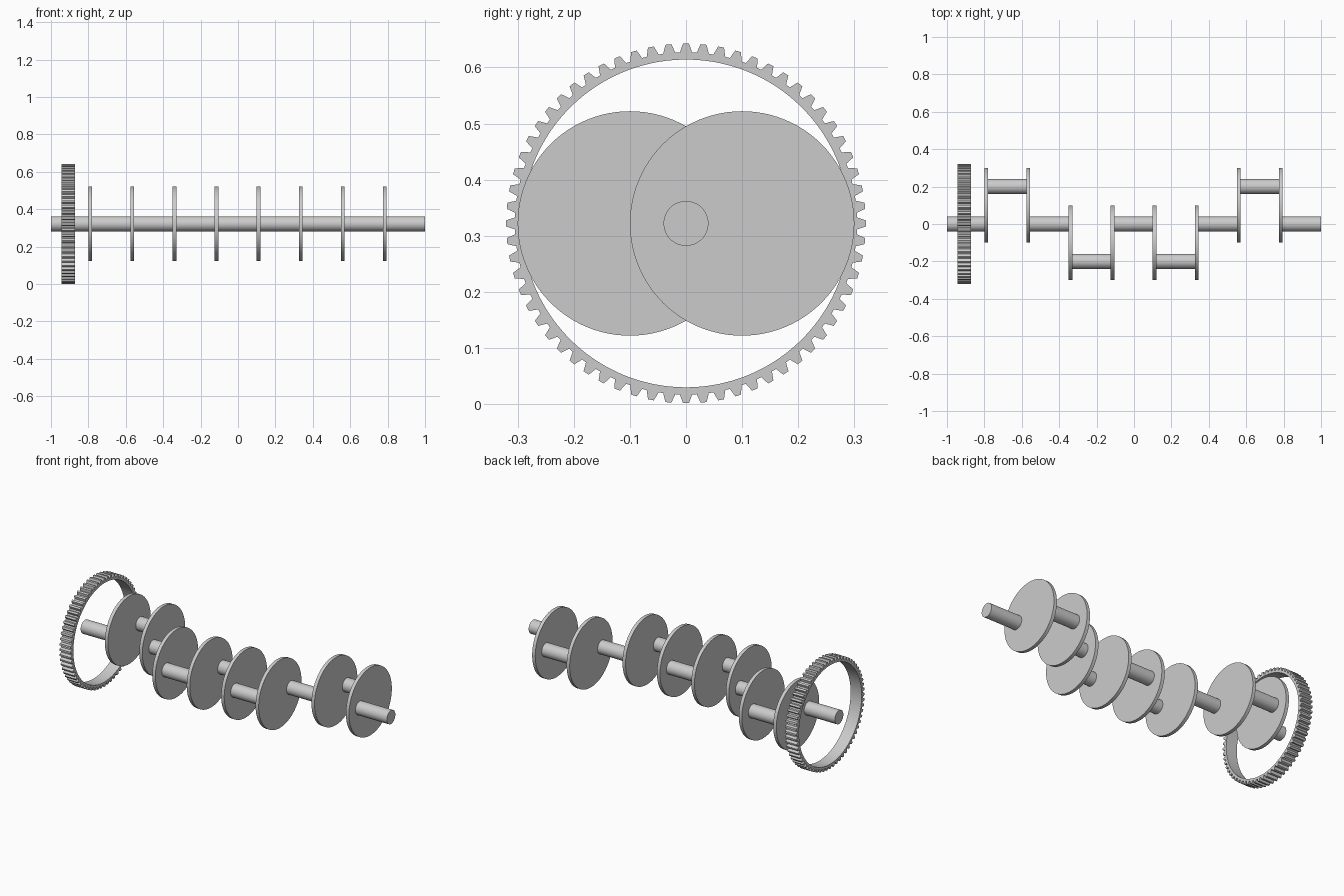
import bpy, bmesh, math

if "Cube" in bpy.data.objects:
    bpy.data.objects.remove(bpy.data.objects["Cube"])

AXIS_Z = 0.322
SHAFT_R = 0.04
WEB_R, WEB_T = 0.2, 0.02

grey = bpy.data.materials.new("plain grey")
grey.diffuse_color = (0.6, 0.6, 0.6, 1)
grey.use_nodes = True
grey.node_tree.nodes["Principled BSDF"].inputs["Base Color"].default_value = grey.diffuse_color


def rod(name, x0, x1, radius, y=0.0, sides=64):
    """Cylinder lying along x from x0 to x1."""
    bpy.ops.mesh.primitive_cylinder_add(
        vertices=sides, radius=radius, depth=x1 - x0,
        location=((x0 + x1) / 2, y, AXIS_Z), rotation=(0, math.pi / 2, 0))
    ob = bpy.context.object
    ob.name = name
    ob.data.materials.append(grey)
    bpy.ops.object.shade_smooth_by_angle(angle=math.radians(30))
    return ob


def ring_gear(name, x0, x1, teeth, inner, root, tip):
    """Toothed ring: one radial section swept round the tooth outline."""
    # fraction of the pitch and radius for each outline point of one tooth
    outline = [(-0.36, root), (-0.24, (root + tip) / 2 + 0.002), (-0.17, tip),
               (0.17, tip), (0.24, (root + tip) / 2 + 0.002), (0.36, root)]
    bm = bmesh.new()
    sections = []
    for t in range(teeth):
        for f, r in outline:
            a = (t + f) * 2 * math.pi / teeth
            c, s = math.cos(a), math.sin(a)
            sections.append([bm.verts.new((x, rr * s, AXIS_Z + rr * c))
                             for x, rr in ((x0, inner), (x0, r), (x1, r), (x1, inner))])
    for i, a in enumerate(sections):
        b = sections[(i + 1) % len(sections)]
        for k in range(4):
            n = (k + 1) % 4
            bm.faces.new((a[k], a[n], b[n], b[k]))
    bmesh.ops.recalc_face_normals(bm, faces=bm.faces)
    me = bpy.data.meshes.new(name)
    bm.to_mesh(me)
    bm.free()
    me.materials.append(grey)
    ob = bpy.data.objects.new(name, me)
    bpy.context.collection.objects.link(ob)
    bpy.ops.object.select_all(action='DESELECT')
    ob.select_set(True)
    bpy.context.view_layer.objects.active = ob
    bpy.ops.object.shade_smooth_by_angle(angle=math.radians(20))


# Round crank webs in pairs, with an offset crank pin between each pair
webs = [-0.79 + 0.225 * i for i in range(8)]
for n, side in enumerate((1, -1, -1, 1)):
    a, b = webs[2 * n], webs[2 * n + 1]
    for tag, x in (("left", a), ("right", b)):
        rod(f"crank_web_{n + 1}_{tag}", x - WEB_T / 2, x + WEB_T / 2, WEB_R, side * 0.1, 96)
    rod(f"crank_pin_{n + 1}", a, b, SHAFT_R, side * 0.2)

# Main journals on the axis: two ends and three between the throws
ends = [-1.0] + webs + [1.0]
for n in range(5):
    rod(f"main_journal_{n + 1}", ends[2 * n], ends[2 * n + 1], SHAFT_R)

# Thin toothed flywheel ring round the left end
ring_gear("flywheel_ring_gear", -0.943, -0.871, 64, 0.292, 0.305, 0.3205)
